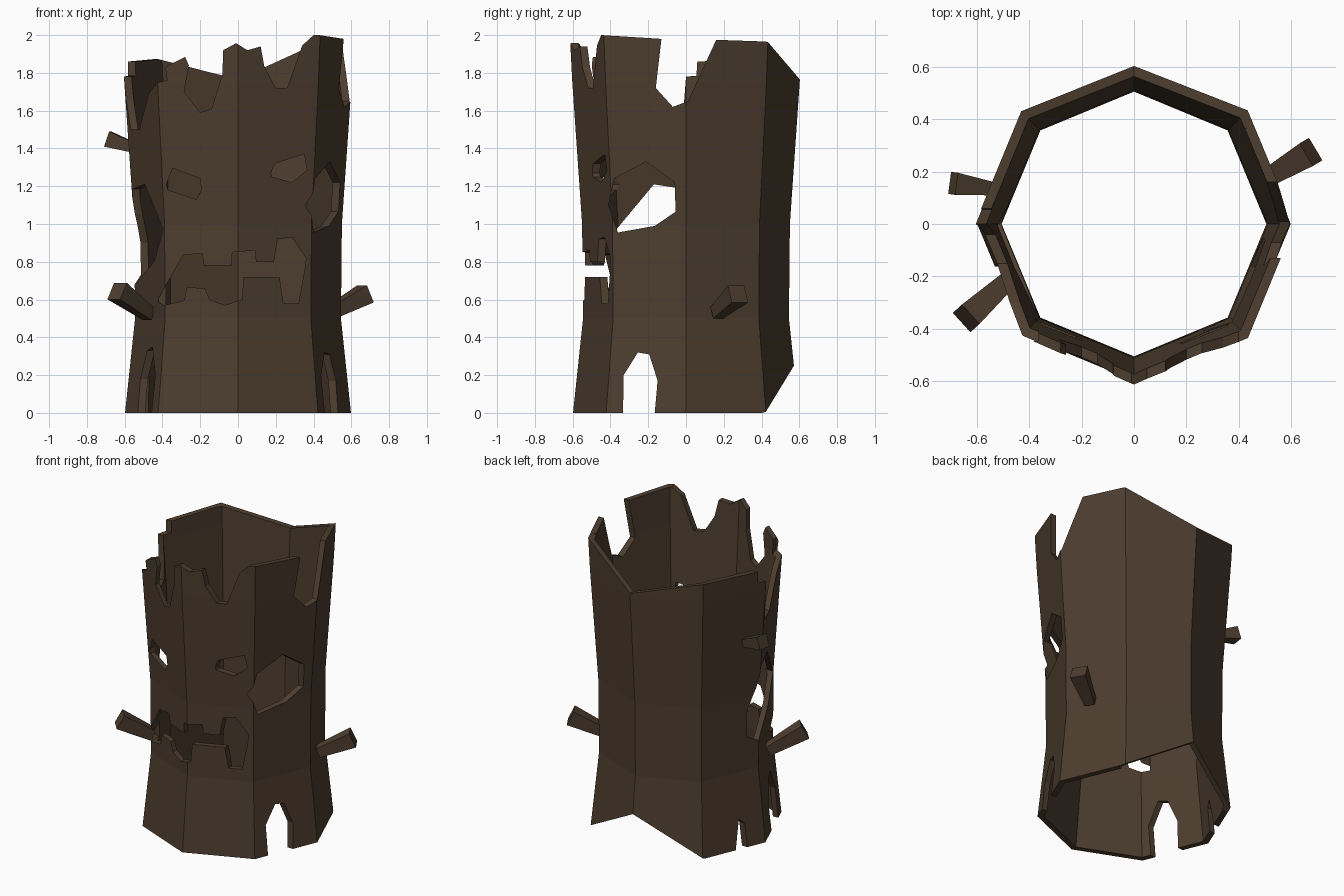
import bpy, bmesh, math
from mathutils import Vector

if "Cube" in bpy.data.objects:
    bpy.data.objects.remove(bpy.data.objects["Cube"])

bark = bpy.data.materials.new("dark bark brown")
bark.diffuse_color = (0.075, 0.047, 0.028, 1)
bark.use_nodes = True
bark.node_tree.nodes["Principled BSDF"].inputs["Base Color"].default_value = bark.diffuse_color


def make(name, verts, faces):
    bm = bmesh.new()
    vs = [bm.verts.new(v) for v in verts]
    for f in faces:
        bm.faces.new([vs[i] for i in f])
    bmesh.ops.recalc_face_normals(bm, faces=bm.faces)
    me = bpy.data.meshes.new(name)
    bm.to_mesh(me)
    bm.free()
    me.materials.append(bark)
    ob = bpy.data.objects.new(name, me)
    bpy.context.collection.objects.link(ob)
    return ob


# hollow eight-sided trunk: closed wall profile swept around z
T = 0.04
outer = [(0.598, 0), (0.545, 0.5), (0.55, 1.0), (0.602, 1.75), (0.618, 2.06)]
prof = outer + [(r - T, z) for r, z in reversed(outer)]
n, N = len(prof), 8
verts = [(r * math.cos(k * math.tau / N), r * math.sin(k * math.tau / N), z)
         for k in range(N) for r, z in prof]
faces = [(k * n + i, k * n + (i + 1) % n,
          (k + 1) % N * n + (i + 1) % n, (k + 1) % N * n + i)
         for k in range(N) for i in range(n)]
trunk = make("trunk", verts, faces)


def cut(side, pts, near=0.365, far=0.85):
    """Cut a prism with outline pts (along the wall, height) out of one side."""
    place = {"front": lambda u, d, z: (u, -d, z), "back": lambda u, d, z: (u, d, z),
             "right": lambda u, d, z: (d, u, z), "left": lambda u, d, z: (-d, u, z)}[side]
    m = len(pts)
    v = [place(u, d, z) for d in (near, far) for u, z in pts]
    f = [tuple(range(m)), tuple(range(2 * m - 1, m - 1, -1))]
    f += [(i, (i + 1) % m, m + (i + 1) % m, m + i) for i in range(m)]
    c = make("cutter", v, f)
    c.hide_render = True
    mod = trunk.modifiers.new("cut", 'BOOLEAN')
    mod.operation, mod.solver, mod.object = 'DIFFERENCE', 'EXACT', c
    bpy.context.view_layer.objects.active = trunk
    bpy.ops.object.modifier_apply(modifier=mod.name)
    bpy.data.objects.remove(c)


def rim(side, pts):
    """Broken top edge: remove everything above the line pts."""
    cut(side, pts + [(pts[-1][0], 2.3), (pts[0][0], 2.3)])


# ragged top rim
rim("front", [(-.445, 1.76), (-.37, 1.84), (-.28, 1.885), (-.26, 1.84), (-.285, 1.70),
              (-.2, 1.59), (-.14, 1.61), (-.083, 1.79), (-.078, 1.92), (-.01, 1.957),
              (.05, 1.92), (.12, 1.94), (.14, 1.83), (.2, 1.72), (.26, 1.72),
              (.34, 1.945), (.40, 2.0), (.445, 2.0)])
rim("right", [(-.447, 2.0), (-.13, 1.98), (-.16, 1.72), (-.07, 1.62), (.01, 1.65),
              (.16, 1.975), (.447, 1.965)])
rim("left", [(-.447, 1.76), (-.3, 1.69), (-.15, 1.5), (-.04, 1.5), (-.01, 1.65),
             (.0, 1.78), (.055, 1.785), (.06, 1.86), (.447, 1.875)])
rim("back", [(-.443, 1.878), (0, 1.765), (.443, 1.968)])

# eyes and mouth
cut("front", [(-.38, 1.21), (-.345, 1.295), (-.2, 1.24), (-.195, 1.18), (-.22, 1.13),
              (-.37, 1.18)], 0.3)
cut("front", [(.175, 1.27), (.195, 1.32), (.35, 1.37), (.365, 1.285), (.285, 1.22),
              (.18, 1.25)], 0.3)
cut("front", [(-.43, .59), (-.29, .835), (-.19, .845), (-.18, .78), (-.035, .78),
              (-.03, .85), (.09, .86), (.095, .80), (.19, .80), (.21, .92), (.285, .93),
              (.36, .82), (.355, .77), (.32, .58), (.24, .58), (.22, .72), (.03, .72),
              (.02, .60), (-.07, .57), (-.15, .60), (-.175, .66), (-.27, .665),
              (-.285, .595), (-.39, .57)], 0.3)

# knot holes on the sides
cut("right", [(-.41, 1.1), (-.38, 1.24), (-.21, 1.33), (-.06, 1.22), (-.055, 1.065),
              (-.165, .99), (-.36, .955)], 0.25)
cut("left", [(.08, .73), (0, .68), (-.25, .8), (-.37, .97), (-.17, 1.21), (-.01, 1.185),
             (.02, 1.05), (.08, .9)], 0.25)

# gaps along the bottom edge
cut("right", [(-.335, -.1), (-.33, .2), (-.255, .32), (-.195, .31), (-.15, .17),
              (-.175, -.1)], 0.25)
cut("left", [(-.34, -.1), (-.335, .2), (-.26, .35), (-.2, .33), (-.15, .18),
             (-.17, -.1)], 0.25)
cut("left", [(.12, -.1), (.125, .16), (.16, .2), (.22, -.1)], 0.25)
cut("back", [(-.5, -.04), (0, .25), (.5, -.04)])


# branch stubs: four-sided, wider at the tip
def branch(name, base, tip, w0, w1):
    a, b = Vector(base), Vector(tip)
    d = (b - a).normalized()
    s = d.cross(Vector((0, 0, 1))).normalized()
    t = s.cross(d)
    v = [p + (s * i + t * j) * w / 2 for p, w in ((a, w0), (b, w1))
         for i, j in ((-1, -1), (1, -1), (1, 1), (-1, 1))]
    make(name, v, [(0, 1, 2, 3), (4, 5, 6, 7)] +
         [(i, (i + 1) % 4, 4 + (i + 1) % 4, 4 + i) for i in range(4)])


branch("right_branch", (.49, .165, .53), (.675, .275, .63), .065, .10)
branch("left_lower_branch", (-.47, -.205, .52), (-.64, -.36, .645), .065, .10)
branch("left_upper_branch", (-.54, .135, 1.40), (-.69, .155, 1.45), .05, .085)
